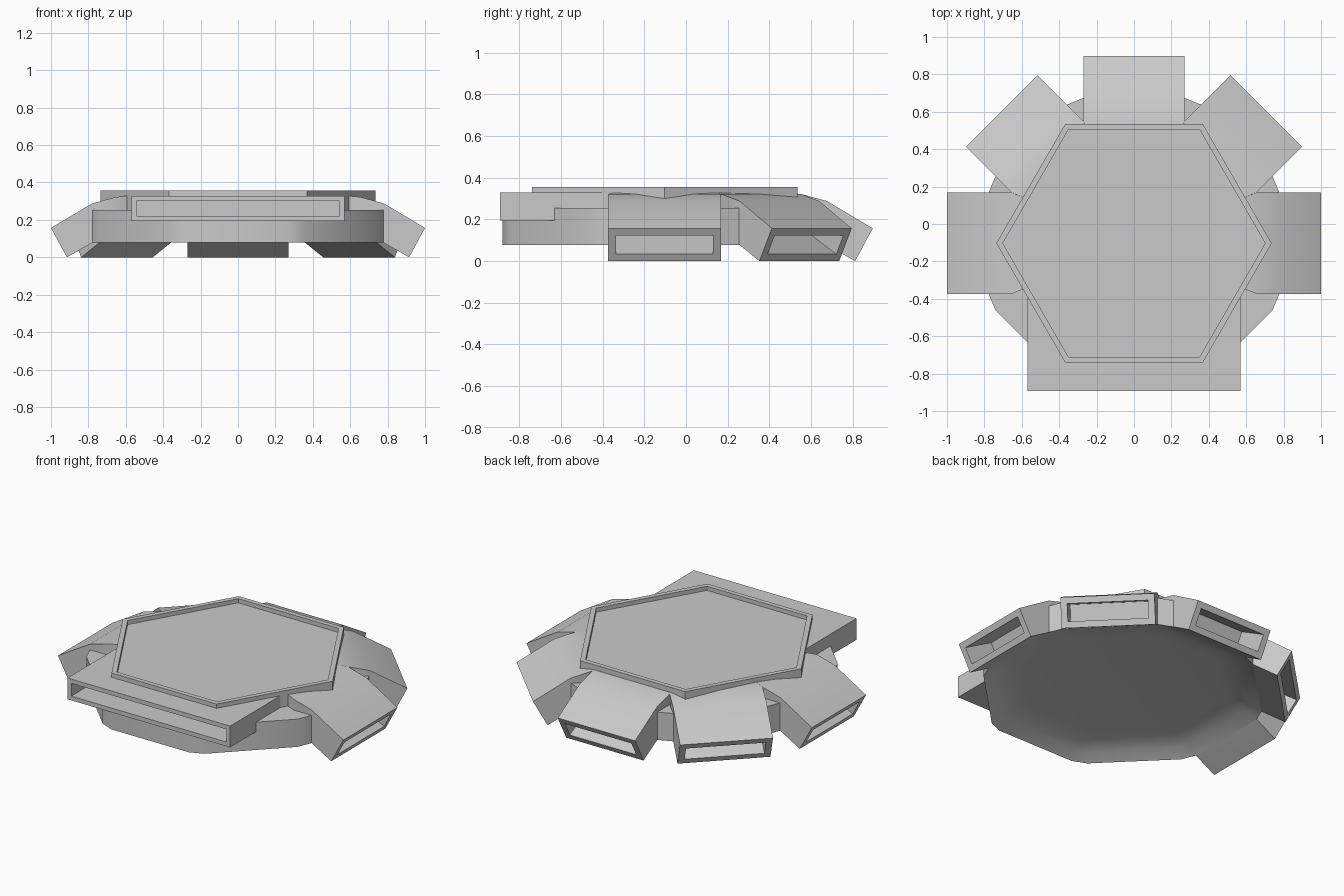
import bpy, bmesh
from math import sin, cos, pi, radians
from mathutils import Matrix, Vector

cube = bpy.data.objects.get("Cube")
if cube:
    bpy.data.objects.remove(cube)

CY = -0.103  # centre of the body in y
HALF = 0.271  # half width of an arm
HULL = 0.777  # distance from the centre to a hull side
grey = bpy.data.materials.new("plain grey")
grey.use_nodes = True
COLOR = (0.59, 0.59, 0.59, 1)
grey.diffuse_color = COLOR
grey.node_tree.nodes["Principled BSDF"].inputs["Base Color"].default_value = COLOR


def finish(bm, name, matrix=Matrix(), smooth=None):
    mesh = bpy.data.meshes.new(name)
    bm.transform(matrix)
    bm.to_mesh(mesh)
    bm.free()
    mesh.materials.append(grey)
    obj = bpy.data.objects.new(name, mesh)
    bpy.context.collection.objects.link(obj)
    if smooth:
        bpy.ops.object.select_all(action='DESELECT')
        obj.select_set(True)
        bpy.context.view_layer.objects.active = obj
        bpy.ops.object.shade_smooth_by_angle(angle=radians(smooth))


def loft(rings):
    """Closed solid through rings of points; returns the bmesh and its last cap."""
    bm = bmesh.new()
    rings = [[bm.verts.new(p) for p in ring] for ring in rings]
    for a, b in zip(rings, rings[1:]):
        for i in range(len(a)):
            j = (i + 1) % len(a)
            bm.faces.new((a[i], a[j], b[j], b[i]))
    bm.faces.new(rings[0])
    end = bm.faces.new(rings[-1])
    bmesh.ops.recalc_face_normals(bm, faces=bm.faces)
    bm.normal_update()
    return bm, end


def prism(points, z0, z1):
    return loft([[(x, y, z) for x, y in points] for z in (z0, z1)])


def clip_front(bm):
    """Cut the part away where the front slot runs in."""
    bmesh.ops.bisect_plane(bm, geom=bm.verts[:] + bm.edges[:] + bm.faces[:],
                           plane_co=(0, -0.65, 0), plane_no=(0, -1, 0), clear_outer=True)
    bmesh.ops.holes_fill(bm, edges=[e for e in bm.edges if e.is_boundary])
    bmesh.ops.recalc_face_normals(bm, faces=bm.faces)


def pocket(bm, face, border, depth):
    """Frame a face with an inset border and sink the middle."""
    normal = face.normal.copy()
    bmesh.ops.inset_region(bm, faces=[face], thickness=border, use_even_offset=True)
    out = bmesh.ops.extrude_face_region(bm, geom=[face])
    verts = [v for v in out["geom"] if isinstance(v, bmesh.types.BMVert)]
    bmesh.ops.delete(bm, geom=[face], context='FACES_ONLY')
    bmesh.ops.translate(bm, verts=verts, vec=-normal * depth)
    bmesh.ops.recalc_face_normals(bm, faces=bm.faces)


# Octagon with chamfered corners, plain and with notches for the five arms
octagon, notched = [], []
for k in range(8):
    turn = Matrix.Rotation(k * pi / 4, 2)
    ends = [(HULL, -HALF), (HULL, HALF)]
    notch = [(0.66, -HALF), (0.66, HALF)] if k < 5 else []
    octagon += [turn @ Vector(p) for p in ends]
    notched += [turn @ Vector(p) for p in ends[:1] + notch + ends[1:]]

# Lower hull with a shallow dished underside, open where the arms enter
DISH = [(0.55, 0.15), (0.63, 0.144), (0.71, 0.119), (HULL, 0.078), (HULL, 0.195)]
bm, top = loft([[(x * r / HULL, y * r / HULL + CY, z) for x, y in octagon] for r, z in DISH])
entries = [f for f in bm.faces if abs(f.normal.z) < 0.1
           and f.calc_area() > 0.04 and f.calc_center_median().y > -0.2]
bmesh.ops.delete(bm, geom=entries + [top], context='FACES_ONLY')
finish(bm, "hull_lower", smooth=35)

# Upper hull with a flat ledge
bm, _ = prism([(x, y + CY) for x, y in notched], 0.195, 0.254)
clip_front(bm)
finish(bm, "hull_upper", smooth=30)

# Hexagonal deck with a raised rim, on a core that closes the gaps below
hexagon = [(0.736 * cos(k * pi / 3), 0.736 * sin(k * pi / 3) + CY) for k in range(6)]
bm, top = prism(hexagon, 0.304, 0.356)
pocket(bm, top, 0.03, 0.026)
finish(bm, "deck")
bm, _ = prism(hexagon, 0.25, 0.304)
clip_front(bm)
finish(bm, "deck_core")

# Wide front slot
bm, _ = prism([(-0.57, -0.893), (0.57, -0.893), (0.57, -0.39), (-0.57, -0.39)], 0.194, 0.329)
front = min(bm.faces, key=lambda f: f.calc_center_median().y)
pocket(bm, front, 0.027, 0.22)
finish(bm, "front_slot")

# Five drooping arms: top radius, half width, top height, bottom radius, bottom height
SECTIONS = [(0.38, 0.157, 0.329, 0.38, 0.165),
            (0.58, 0.24, 0.329, 0.58, 0.165),
            (0.655, HALF, 0.322, 0.655, 0.16),
            (0.78, HALF, 0.288, HULL, 0.079),
            (1.0, HALF, 0.157, 0.915, 0.0)]
ARM_NAMES = ["left_arm", "back_left_arm", "back_arm", "back_right_arm", "right_arm"]
for k, name in enumerate(ARM_NAMES):
    bm, end = loft([((r, w, z), (r, -w, z), (low_r, -w, low_z), (low_r, w, low_z))
                    for r, w, z, low_r, low_z in SECTIONS])
    pocket(bm, end, 0.038, 0.22)
    place = Matrix.Translation(Vector((0, CY, 0))) @ Matrix.Rotation(k * pi / 4, 4, 'Z')
    finish(bm, name, place, smooth=35)
